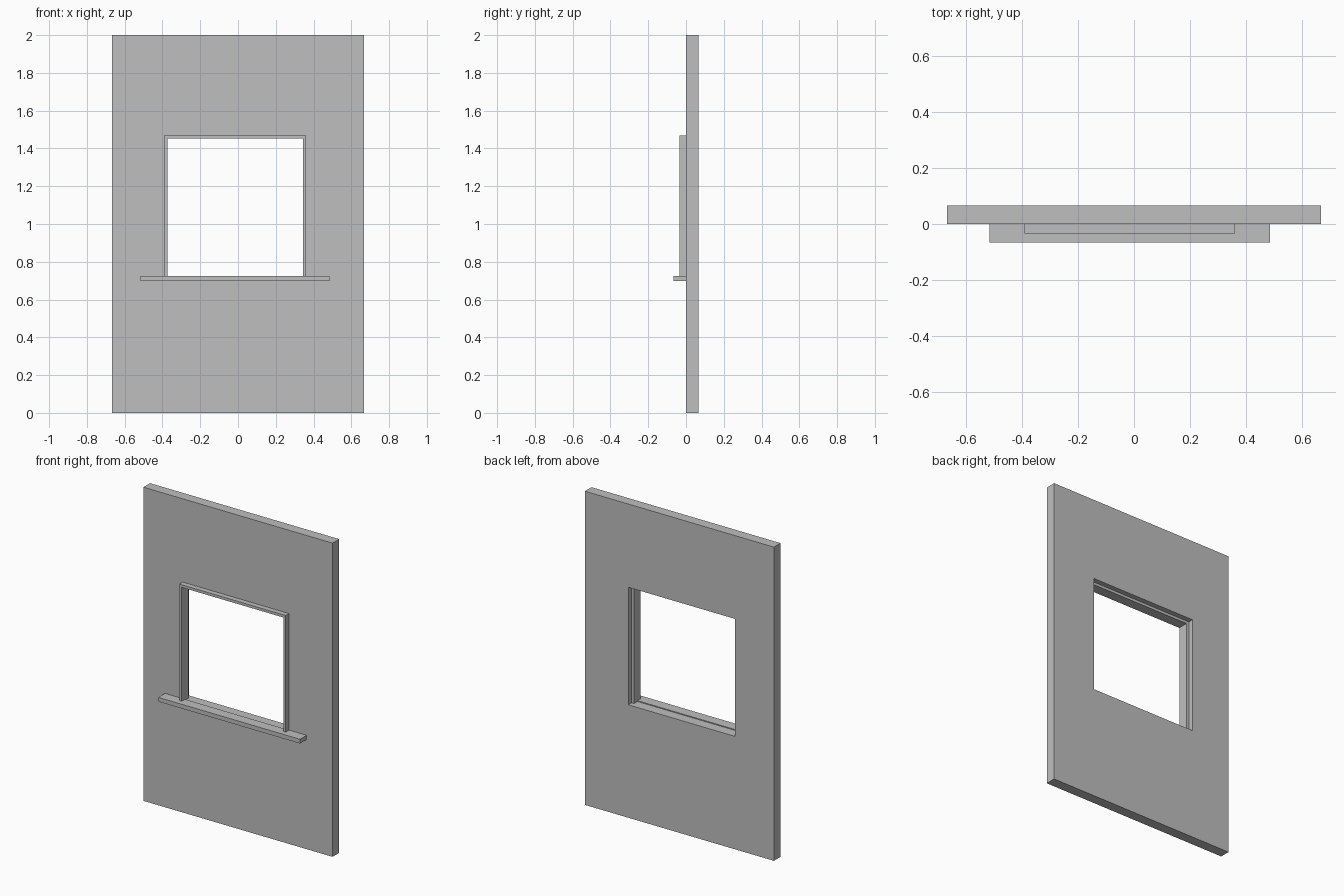
import bpy
import bmesh

cube = bpy.data.objects.get("Cube")
if cube:
    bpy.data.objects.remove(cube)

grey = bpy.data.materials.new("plain grey")
grey.use_nodes = True
colour = (0.52, 0.52, 0.52, 1)
grey.diffuse_color = colour
grey.node_tree.nodes["Principled BSDF"].inputs["Base Color"].default_value = colour


def corners(x0, x1, z0, z1):
    """Rectangle corners, starting at the bottom left and going up."""
    return [(x0, z0), (x0, z1), (x1, z1), (x1, z0)]


def add_part(name, y0, y1, outer, inner=None, closed=True):
    """Extrude a rectangle, a ring or an open-bottomed surround along y."""
    bm = bmesh.new()
    out = [bm.verts.new((x, y0, z)) for x, z in outer]
    if inner:
        inn = [bm.verts.new((x, y0, z)) for x, z in inner]
        for i in range(4 if closed else 3):
            j = (i + 1) % 4
            bm.faces.new((out[i], out[j], inn[j], inn[i]))
    else:
        bm.faces.new(out)
    result = bmesh.ops.extrude_face_region(bm, geom=bm.faces[:], use_keep_orig=True)
    moved = [v for v in result["geom"] if isinstance(v, bmesh.types.BMVert)]
    bmesh.ops.translate(bm, vec=(0, y1 - y0, 0), verts=moved)
    bmesh.ops.recalc_face_normals(bm, faces=bm.faces[:])
    mesh = bpy.data.meshes.new(name)
    bm.to_mesh(mesh)
    bm.free()
    mesh.materials.append(grey)
    obj = bpy.data.objects.new(name, mesh)
    bpy.context.collection.objects.link(obj)
    return obj


LEFT, RIGHT, BOTTOM, TOP = -0.391, 0.36, 0.72, 1.469
TRIM = 0.017
DEPTH = 0.0667

# Wall panel with the window opening
opening = corners(LEFT, RIGHT, BOTTOM, TOP)
add_part("wall", 0, DEPTH, corners(-0.6667, 0.6667, 0, 2), opening)

# Surround on the sides and top, set halfway into the wall
add_part("window_surround", -DEPTH / 2, DEPTH / 2, opening,
         corners(LEFT + TRIM, RIGHT - TRIM, BOTTOM, TOP - TRIM), closed=False)

# Sill ledge projecting from the front
add_part("window_sill", -DEPTH, 0, corners(-0.515, 0.484, 0.699, 0.726))
